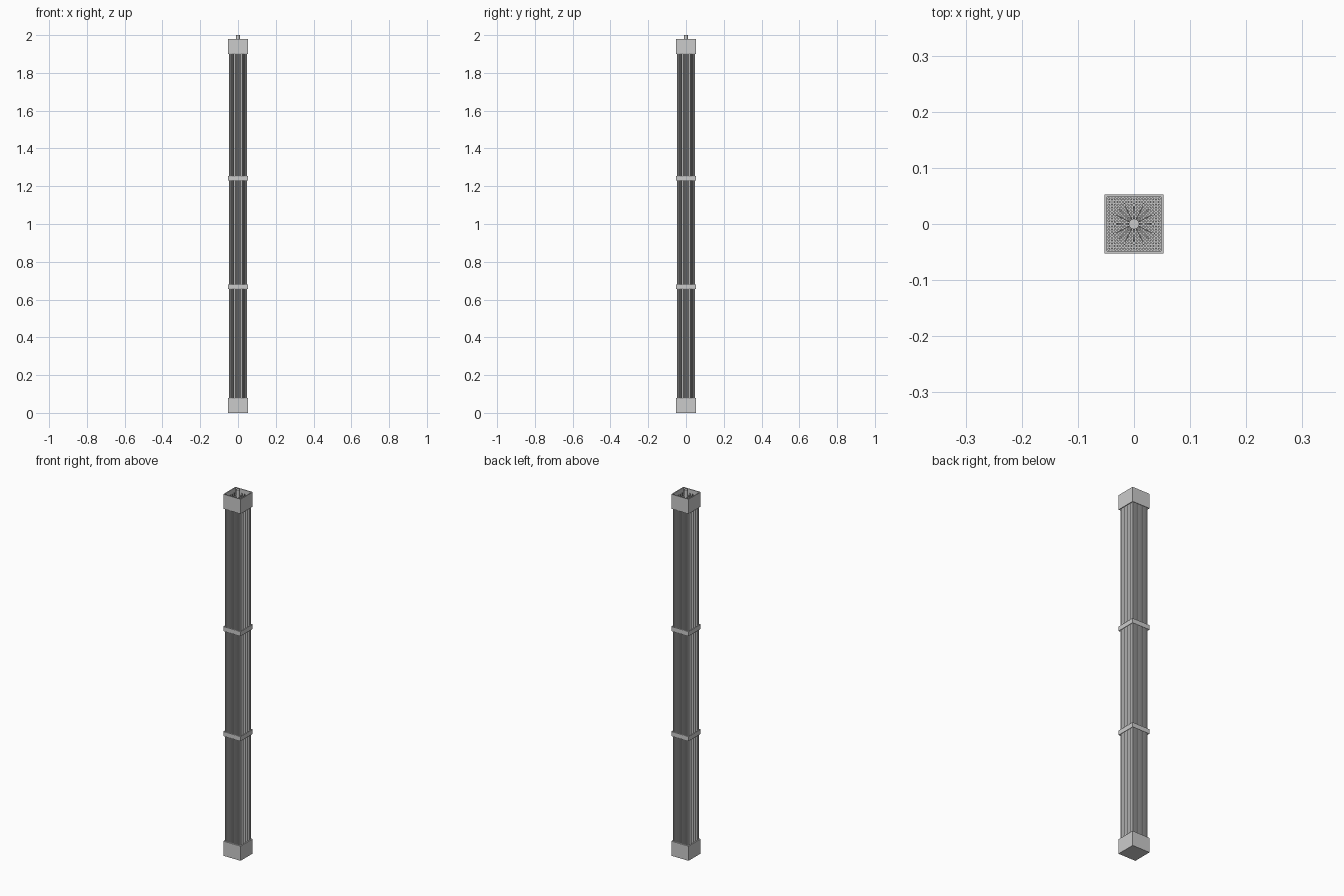
import bpy, bmesh, math
from mathutils import Matrix

if "Cube" in bpy.data.objects:
    bpy.data.objects.remove(bpy.data.objects["Cube"])

HALF = 0.0525      # half width of the casing
WALL = 0.0045
PITCH = 0.0056     # spacing of the 17 x 17 rod lattice


def finish(name, bm, smooth=False):
    me = bpy.data.meshes.new(name)
    bm.to_mesh(me)
    bm.free()
    ob = bpy.data.objects.new(name, me)
    bpy.context.collection.objects.link(ob)
    if smooth:
        for o in bpy.context.selected_objects:
            o.select_set(False)
        ob.select_set(True)
        bpy.context.view_layer.objects.active = ob
        bpy.ops.object.shade_smooth_by_angle(angle=math.radians(50))
    return ob


def add_rod(bm, x, y, z0, z1, r, sides=12, r_top=None):
    bmesh.ops.create_cone(bm, cap_ends=True, segments=sides, radius1=r,
                          radius2=r if r_top is None else r_top, depth=z1 - z0,
                          matrix=Matrix.Translation((x, y, (z0 + z1) / 2)))


def add_box(bm, size, centre, turn=0):
    m = Matrix.Rotation(turn, 4, 'Z') @ Matrix.Translation(centre) @ Matrix.Diagonal((*size, 1))
    bmesh.ops.create_cube(bm, size=1, matrix=m)


def square_ring(name, z0, z1, wall):
    bm = bmesh.new()
    rings = []
    for h, z in ((HALF, z0), (HALF, z1), (HALF - wall, z1), (HALF - wall, z0)):
        rings.append([bm.verts.new((sx * h, sy * h, z))
                      for sx, sy in ((-1, -1), (1, -1), (1, 1), (-1, 1))])
    for a, b in zip(rings, rings[1:] + rings[:1]):
        for i in range(4):
            j = (i + 1) % 4
            bm.faces.new((a[i], a[j], b[j], b[i]))
    return finish(name, bm)


# Square end fittings and spacer bands
bm = bmesh.new()
add_box(bm, (2 * HALF, 2 * HALF, 0.08), (0, 0, 0.04))
finish("bottom_block", bm)
square_ring("top_collar", 1.90, 1.98, WALL)
square_ring("lower_spacer", 0.655, 0.68, 0.003)
square_ring("upper_spacer", 1.23, 1.255, 0.003)

# Guide positions in the lattice, mirrored from one octant
guides = set()
for a, b in ((6, 0), (6, 3), (5, 5), (3, 3), (3, 0)):
    for p, q in ((a, b), (b, a)):
        guides |= {(sx * p, sy * q) for sx in (-1, 1) for sy in (-1, 1)}

# Fuel rods fill every other lattice position
rods = bmesh.new()
for i in range(-8, 9):
    for j in range(-8, 9):
        if (i, j) not in guides and (i, j) != (0, 0):
            add_rod(rods, i * PITCH, j * PITCH, 0.08, 1.91, 0.0024)
finish("rods", rods, True)

# Control rods in the guide positions, rising into the collar
control = bmesh.new()
for i, j in guides:
    add_rod(control, i * PITCH, j * PITCH, 0.08, 1.965, 0.0029)
finish("control_rods", control, True)

# Spider: central hub with radial arms joining the control rods
hub = bmesh.new()
add_rod(hub, 0, 0, 0.08, 1.95, 0.0026)
add_rod(hub, 0, 0, 1.93, 2.0, 0.0095, 24)
finish("hub", hub, True)

arms = bmesh.new()
for i, j in sorted(guides):
    if max(abs(i), abs(j)) >= 5:
        length = math.hypot(i, j) * PITCH
        add_box(arms, (length, 0.0016, 0.012), (length / 2, 0, 1.95), math.atan2(j, i))
finish("spider_arms", arms)
